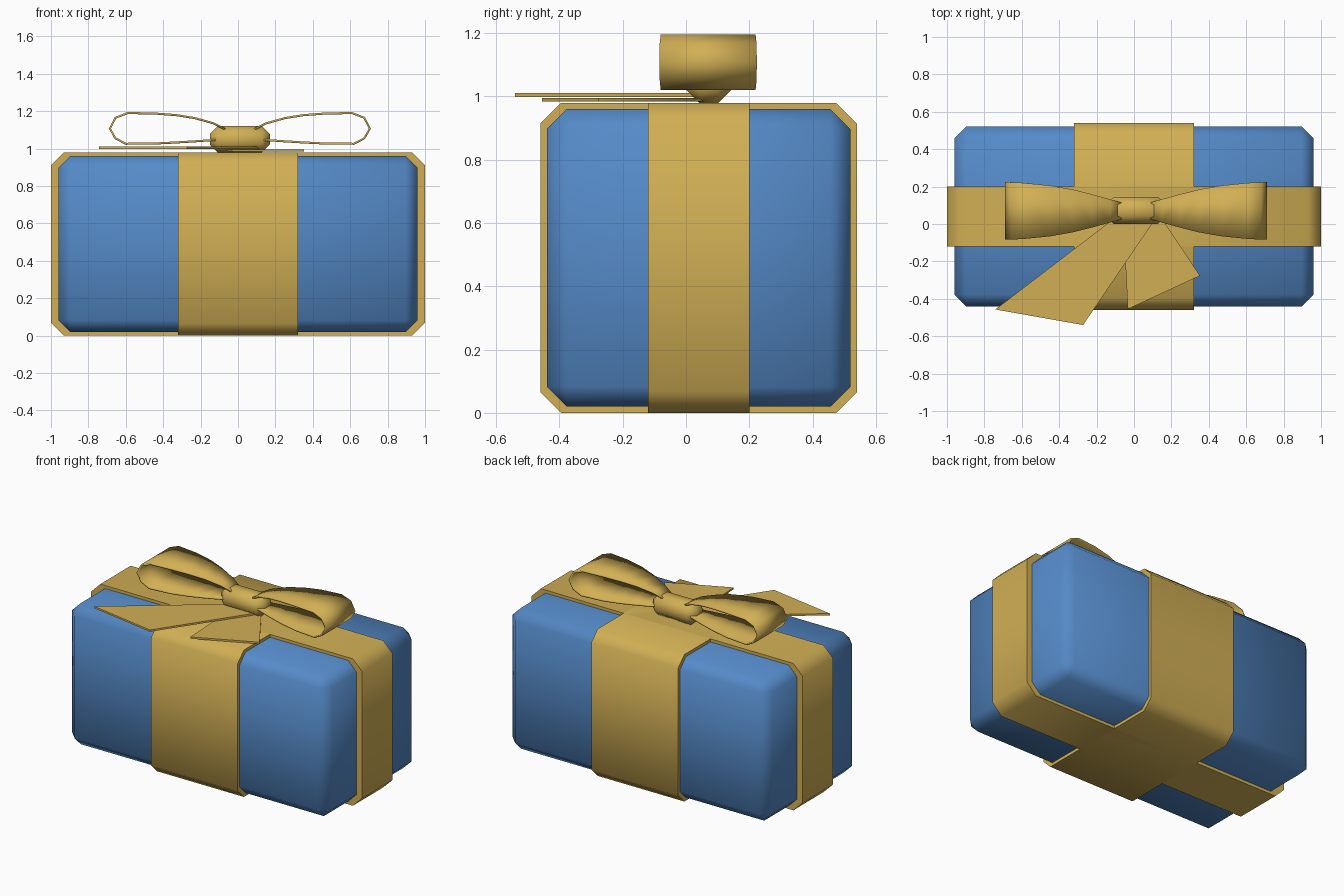
import bpy, bmesh, math

if "Cube" in bpy.data.objects:
    bpy.data.objects.remove(bpy.data.objects["Cube"])


def material(name, rgb):
    m = bpy.data.materials.new(name)
    m.diffuse_color = (*rgb, 1)
    m.use_nodes = True
    m.node_tree.nodes["Principled BSDF"].inputs["Base Color"].default_value = m.diffuse_color
    return m


BLUE = material("blue_paper", (0.09, 0.255, 0.58))
GOLD = material("gold_ribbon", (0.64, 0.43, 0.09))
CY = 0.04          # centre of the box in y
BOW_X, BOW_Y = 0.01, 0.07


def make(name, verts, faces, mat, angle=60):
    me = bpy.data.meshes.new(name)
    me.from_pydata(verts, [], faces)
    bm = bmesh.new()
    bm.from_mesh(me)
    bmesh.ops.recalc_face_normals(bm, faces=bm.faces)
    bm.to_mesh(me)
    bm.free()
    me.materials.append(mat)
    ob = bpy.data.objects.new(name, me)
    bpy.context.collection.objects.link(ob)
    bpy.ops.object.select_all(action='DESELECT')
    ob.select_set(True)
    bpy.context.view_layer.objects.active = ob
    bpy.ops.object.shade_smooth_by_angle(angle=math.radians(angle))
    return ob


def chamfer_box(name, lo, hi, width, mat):
    bm = bmesh.new()
    bmesh.ops.create_cube(bm, size=1)
    for v in bm.verts:
        v.co = [(a + b) / 2 + c * (b - a) for a, b, c in zip(lo, hi, v.co)]
    bmesh.ops.bevel(bm, geom=bm.edges[:], offset=width, segments=1,
                    affect='EDGES', profile=0.5)
    bm.verts.index_update()
    verts = [v.co[:] for v in bm.verts]
    faces = [[v.index for v in f.verts] for f in bm.faces]
    bm.free()
    return make(name, verts, faces, mat)


def chamfer_rect(half, z0, z1, c):
    return [(-half + c, z0), (half - c, z0), (half, z0 + c), (half, z1 - c),
            (half - c, z1), (-half + c, z1), (-half, z1 - c), (-half, z0 + c)]


def band(name, outer, inner, half, place):
    # closed ribbon: outer and inner profile, extruded by half to both sides
    n = len(outer)
    verts = [place(u, s * half, z) for s in (-1, 1)
             for prof in (outer, inner) for u, z in prof]
    faces = []
    for i in range(n):
        j = (i + 1) % n
        for a, b in ((0, 2), (2, 3), (3, 1), (1, 0)):
            faces.append((a * n + i, a * n + j, b * n + j, b * n + i))
    return make(name, verts, faces, GOLD)


# wrapped box
chamfer_box("gift_box", (-0.96, CY - 0.48, 0.02), (0.96, CY + 0.48, 0.96), 0.063, BLUE)

# two ribbons around the box
band("long_ribbon", chamfer_rect(1.0, 0, 0.98, 0.068),
     chamfer_rect(0.96, 0.02, 0.96, 0.063), 0.16,
     lambda u, w, z: (u, CY + w, z))
band("cross_ribbon", chamfer_rect(0.50, 0, 0.98, 0.065),
     chamfer_rect(0.48, 0.02, 0.96, 0.063), 0.32,
     lambda u, w, z: (w, CY + u, z))

# bow loops: (distance from knot centre, height, half width)
LOOP = [(0.08, 1.105, 0.045), (0.14, 1.135, 0.062), (0.24, 1.163, 0.09),
        (0.34, 1.179, 0.115), (0.46, 1.188, 0.136), (0.60, 1.190, 0.150),
        (0.665, 1.165, 0.153), (0.695, 1.107, 0.154), (0.665, 1.055, 0.153),
        (0.61, 1.026, 0.150), (0.46, 1.027, 0.136), (0.34, 1.033, 0.115),
        (0.24, 1.039, 0.09), (0.14, 1.046, 0.062), (0.08, 1.05, 0.045)]
for side, label in ((1, "right"), (-1, "left")):
    verts = [(BOW_X + side * d, BOW_Y + s * w, z) for d, z, w in LOOP for s in (-1, 1)]
    faces = [(2 * i, 2 * i + 1, 2 * i + 3, 2 * i + 2) for i in range(len(LOOP) - 1)]
    loop = make(label + "_bow_loop", verts, faces, GOLD, 50)
    mod = loop.modifiers.new("thickness", 'SOLIDIFY')
    mod.thickness = 0.011
    mod.offset = 0

# knot
chamfer_box("knot", (-0.15, 0, 0.98), (0.17, 0.145, 1.12), 0.042, GOLD)


# flat ribbon tails
def tail(name, pts, z0, z1):
    n = len(pts)
    verts = [(x, y, z) for z in (z0, z1) for x, y in pts]
    faces = [tuple(range(n)), tuple(range(n, 2 * n))]
    faces += [(i, (i + 1) % n, n + (i + 1) % n, n + i) for i in range(n)]
    make(name, verts, faces, GOLD)


tail("left_tail", [(-0.08, 0.05), (-0.742, -0.457), (-0.272, -0.54), (0.13, 0.05)], 0.999, 1.011)
tail("right_tail", [(-0.06, 0.05), (-0.033, -0.455), (0.353, -0.277), (0.13, 0.06)], 0.984, 0.996)
